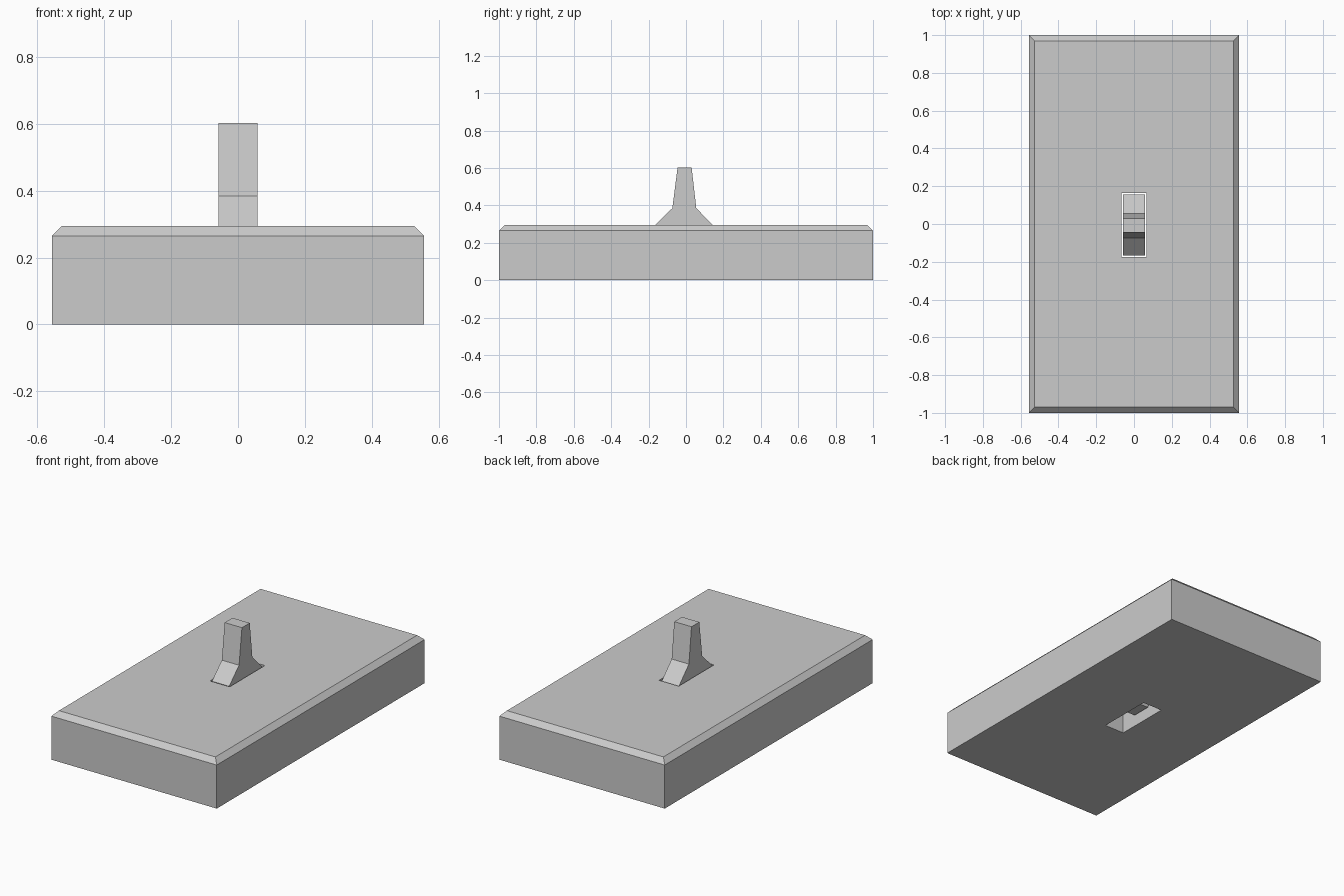
import bpy

if "Cube" in bpy.data.objects:
    bpy.data.objects.remove(bpy.data.objects["Cube"])


def make_object(name, verts, faces):
    mesh = bpy.data.meshes.new(name)
    mesh.from_pydata(verts, [], faces)
    mesh.update()
    obj = bpy.data.objects.new(name, mesh)
    bpy.context.collection.objects.link(obj)
    return obj


def rectangle(x, y0, y1, z):
    return [(-x, y0, z), (x, y0, z), (x, y1, z), (-x, y1, z)]


def wall_plate():
    # closed loop of rectangular rings: outside, bevel, top, slot, underside
    rings = [
        rectangle(0.557, -1.0, 1.0, 0.0),
        rectangle(0.557, -1.0, 1.0, 0.265),
        rectangle(0.527, -0.97, 0.97, 0.295),
        rectangle(0.066, -0.175, 0.164, 0.295),
        rectangle(0.066, -0.175, 0.164, 0.0),
    ]
    verts = [v for ring in rings for v in ring]
    n = len(rings)
    faces = []
    for r in range(n):
        a, b = 4 * r, 4 * ((r + 1) % n)
        for i in range(4):
            j = (i + 1) % 4
            faces.append((a + i, a + j, b + j, b + i))
    return make_object("wall_plate", verts, faces)


def toggle_lever():
    # side profile (y, z), flared at the plate surface, extruded along x
    profile = [(-0.064, 0.064), (0.054, 0.064), (0.155, 0.283), (0.055, 0.385),
               (0.03, 0.603), (-0.045, 0.603), (-0.073, 0.385), (-0.168, 0.293)]
    n = len(profile)
    half = 0.058
    verts = [(x, y, z) for x in (half, -half) for y, z in profile]
    faces = [tuple(range(n)), tuple(reversed(range(n, 2 * n)))]
    for i in range(n):
        j = (i + 1) % n
        faces.append((j, i, n + i, n + j))
    return make_object("toggle_lever", verts, faces)


wall_plate()
toggle_lever()
